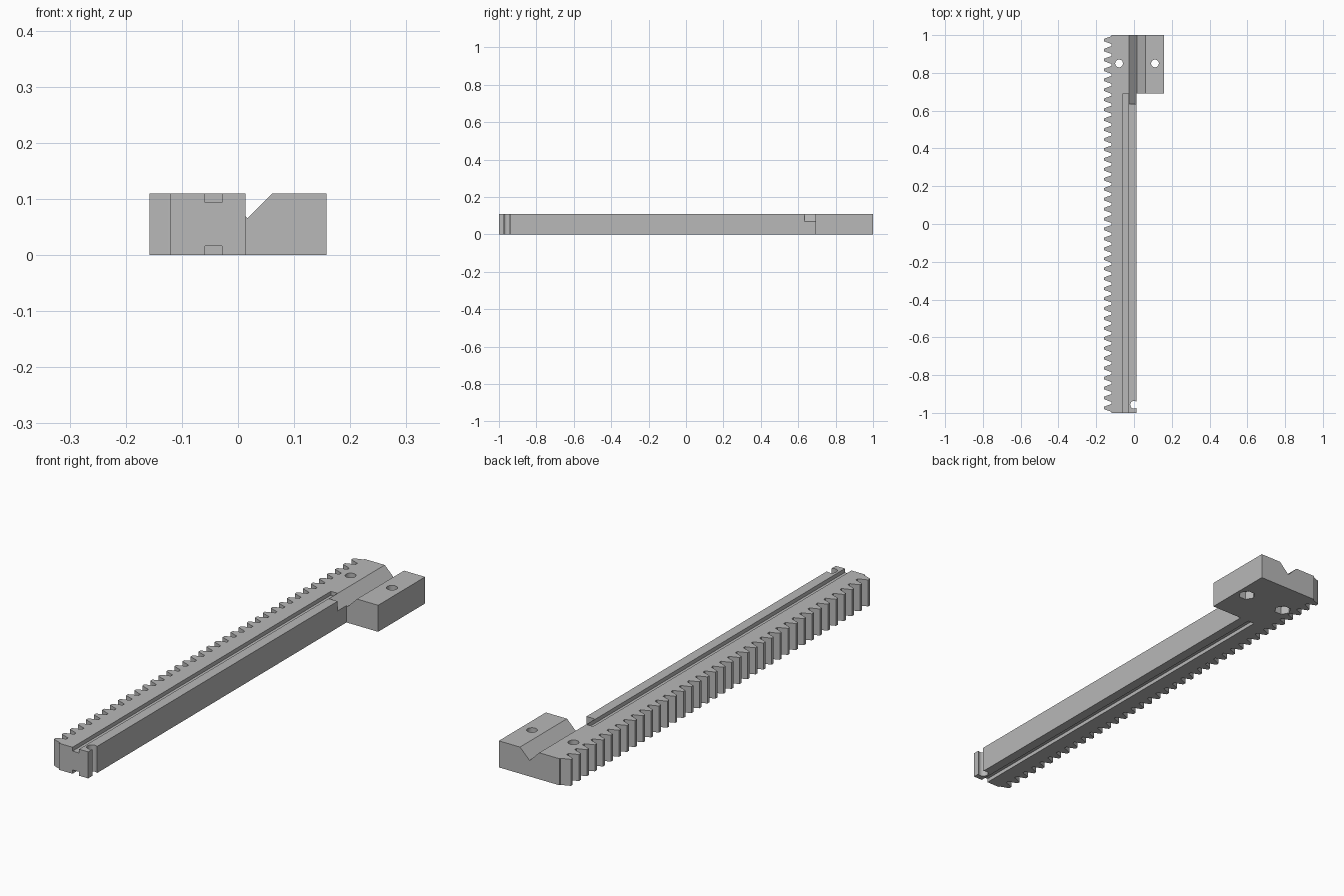
import bpy, bmesh, math
from mathutils import Matrix, Vector

cube = bpy.data.objects.get("Cube")
if cube:
    bpy.data.objects.remove(cube, do_unlink=True)

grey = bpy.data.materials.new("plain_grey")
grey.use_nodes = True
grey.diffuse_color = (0.48, 0.48, 0.48, 1)
grey.node_tree.nodes["Principled BSDF"].inputs["Base Color"].default_value = grey.diffuse_color

H = 0.11                 # thickness
ROOT, TIP = -0.12, -0.158
SIDE, WIDE = 0.013, 0.158
STEP = 0.692             # where the wide clamp block starts
TEETH = 38


def prism(name, points, start, depth, axis="Z"):
    """Extrude a profile along Z (points are x, y) or along Y (points are x, z)."""
    bm = bmesh.new()
    place = (lambda a, b: (a, b, start)) if axis == "Z" else (lambda a, b: (a, start, b))
    face = bm.faces.new([bm.verts.new(place(a, b)) for a, b in points])
    move = Vector((0, 0, depth)) if axis == "Z" else Vector((0, depth, 0))
    new = bmesh.ops.extrude_face_region(bm, geom=[face])["geom"]
    bmesh.ops.translate(bm, vec=move, verts=[v for v in new if isinstance(v, bmesh.types.BMVert)])
    bmesh.ops.recalc_face_normals(bm, faces=bm.faces)
    mesh = bpy.data.meshes.new(name)
    bm.to_mesh(mesh)
    bm.free()
    mesh.materials.append(grey)
    obj = bpy.data.objects.new(name, mesh)
    bpy.context.collection.objects.link(obj)
    return obj


def ring(x, y, r, sides):
    return [(x + r * math.cos(math.tau * i / sides), y + r * math.sin(math.tau * i / sides))
            for i in range(sides)]


def box(x0, x1, z0, z1):
    return [(x0, z0), (x1, z0), (x1, z1), (x0, z1)]


# Toothed bar with the wide block at its back end
pitch = 2 / TEETH
outline = [(ROOT, 1), (WIDE, 1), (WIDE, STEP), (SIDE, STEP), (SIDE, -1), (ROOT, -1)]
for i in range(TEETH):
    y = -1 + (i + 0.5) * pitch
    outline += [(ROOT, y - 0.39 * pitch), (-0.141, y - 0.25 * pitch), (TIP, y - 0.12 * pitch),
                (TIP, y + 0.12 * pitch), (-0.141, y + 0.25 * pitch), (ROOT, y + 0.39 * pitch)]
rack = prism("toothed_rack", outline, 0, H)

# Cutters: long grooves above and below, V channel, screw holes, nut pockets, end notch
over = 0.02
apex_x, apex_z = 0.017, 0.066
half = H - apex_z + over
cutters = [
    prism("top_groove", box(-0.0585, -0.0285, H - 0.016, H + over), -1.1, 1.1 + STEP, "Y"),
    prism("bottom_groove", box(-0.0585, -0.0285, -over, 0.016), -1.1, 1.1 + STEP, "Y"),
    prism("v_channel", [(apex_x, apex_z), (apex_x + half, H + over), (apex_x - half, H + over)],
          0.634, 0.5, "Y"),
    prism("end_notch", ring(0, -0.957, 0.02, 32), -over, H + 2 * over),
]
for side, x in (("right", -0.079), ("left", 0.111)):
    cutters.append(prism(side + "_nut_pocket", ring(x, 0.85, 0.034, 6), -over, over + 0.035))
    cutters.append(prism(side + "_screw_hole", ring(x, 0.85, 0.0205, 32), -over, H + 2 * over))

for cutter in cutters:
    mod = rack.modifiers.new(cutter.name, "BOOLEAN")
    mod.operation = "DIFFERENCE"
    mod.solver = "EXACT"
    mod.object = cutter
    cutter.hide_render = True

# Bake the cuts and drop the cutters
bpy.context.view_layer.update()
graph = bpy.context.evaluated_depsgraph_get()
finished = bpy.data.meshes.new_from_object(rack.evaluated_get(graph))
rack.modifiers.clear()
rack.data = finished
for cutter in cutters:
    bpy.data.objects.remove(cutter, do_unlink=True)

# Smooth only the round walls
bpy.ops.object.select_all(action="DESELECT")
rack.select_set(True)
bpy.context.view_layer.objects.active = rack
bpy.ops.object.shade_smooth_by_angle(angle=math.radians(15))
